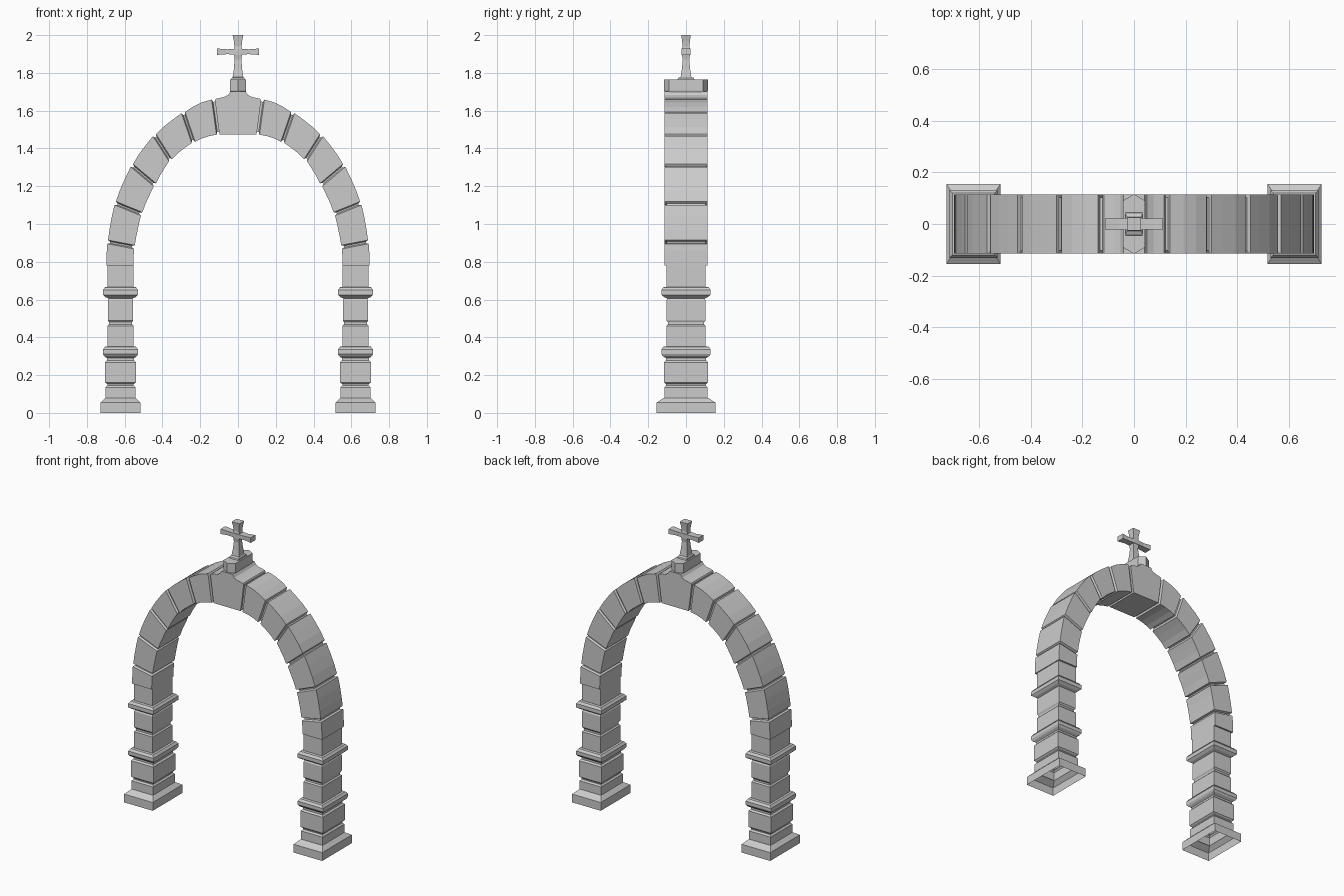
import bpy, bmesh
from mathutils import Vector

if "Cube" in bpy.data.objects:
    bpy.data.objects.remove(bpy.data.objects["Cube"])


def loft(name, rings, cap_start=True, cap_end=True, mirror=False):
    """Skin a list of equal-length point rings into one object."""
    bm = bmesh.new()
    loops = [[bm.verts.new(p) for p in ring] for ring in rings]
    n = len(rings[0])
    for a, b in zip(loops, loops[1:]):
        for i in range(n):
            j = (i + 1) % n
            bm.faces.new((a[i], a[j], b[j], b[i]))
    if cap_start:
        bm.faces.new(loops[0][::-1])
    if cap_end:
        bm.faces.new(loops[-1])
    bmesh.ops.recalc_face_normals(bm, faces=bm.faces)
    mesh = bpy.data.meshes.new(name)
    bm.to_mesh(mesh)
    bm.free()
    obj = bpy.data.objects.new(name, mesh)
    bpy.context.collection.objects.link(obj)
    if mirror:
        # mirror about the world centre plane
        obj.modifiers.new("mirror", 'MIRROR').use_clip = False
    return obj


def rect_z(z, hx, hy, cx=0.0):
    return [(cx - hx, -hy, z), (cx + hx, -hy, z), (cx + hx, hy, z), (cx - hx, hy, z)]


def rect_x(x, hy, hz, cz):
    return [(x, -hy, cz - hz), (x, hy, cz - hz), (x, hy, cz + hz), (x, -hy, cz + hz)]


# Pillars: stacked square mouldings (z, half x, half y), open underneath
pillar = [
    (0.00, .105, .155), (.055, .105, .155), (.078, .082, .120),
    (.08, .079, .114), (.135, .079, .114), (.145, .070, .105), (.152, .070, .105),
    (.162, .082, .116), (.268, .082, .116), (.278, .072, .106), (.290, .072, .106),
    (.300, .086, .122), (.312, .093, .131), (.335, .093, .131), (.350, .082, .120),
    (.352, .069, .104), (.460, .069, .104), (.468, .061, .096), (.480, .061, .096),
    (.490, .067, .104), (.595, .067, .104), (.605, .062, .098), (.612, .078, .114),
    (.625, .093, .131), (.650, .093, .131), (.665, .082, .120),
    (.667, .069, .104), (.782, .069, .104),
]
loft("pillars", [rect_z(z, hx, hy, .622) for z, hx, hy in pillar],
     cap_start=False, mirror=True)

# Arch stones: joint lines as (outer x, outer z, inner x, inner z)
joints = [
    (.697, .780, .553, .780), (.690, .905, .548, .878), (.650, 1.110, .510, 1.053),
    (.562, 1.310, .440, 1.207), (.442, 1.470, .357, 1.337),
    (.290, 1.590, .236, 1.432), (.130, 1.660, .104, 1.474),
]
HY = .115


def arch_ring(o, i, shift=0.0, inset=0.0):
    across = (o - i).normalized()
    along = Vector((-across.y, across.x))
    o = o - across * inset + along * shift
    i = i + across * inset + along * shift
    h = HY - inset
    return [(o.x, -h, o.y), (o.x, h, o.y), (i.x, h, i.y), (i.x, -h, i.y)]


def between(pts, k, t):
    """Catmull-Rom point between pts[k] and pts[k+1]."""
    a = pts[k - 1] if k else 2 * pts[0] - pts[1]
    b, c = pts[k], pts[k + 1]
    d = pts[k + 2] if k + 2 < len(pts) else Vector((-c.x, c.y))
    return 0.5 * (2 * b + (c - a) * t + (2 * a - 5 * b + 4 * c - d) * t * t
                  + (3 * b - a - 3 * c + d) * t ** 3)


outer = [Vector(j[:2]) for j in joints]
inner = [Vector(j[2:]) for j in joints]
rings = [arch_ring(outer[0], inner[0])]
last = len(joints) - 1
for k in range(last):
    for t in (1 / 3, 2 / 3):
        rings.append(arch_ring(between(outer, k, t), between(inner, k, t)))
    o, i = outer[k + 1], inner[k + 1]
    rings += [arch_ring(o, i, -.010), arch_ring(o, i, -.004, .013)]
    if k + 1 < last:
        rings += [arch_ring(o, i, .004, .013), arch_ring(o, i, .010)]
    else:
        rings.append(arch_ring(o, i, .025, .013))
loft("arch_stones", rings, mirror=True)

# Keystone: front profile with a concave rise to the saddle
half = [(.098, 1.475), (.107, 1.535), (.122, 1.655), (.117, 1.663),
        (.075, 1.672), (.052, 1.683), (.040, 1.702)]
profile = half + [(-x, z) for x, z in reversed(half)]
loft("keystone", [[(x, y, z) for x, z in profile] for y in (-HY, HY)])


# Saddle block with pointed ends
def saddle(z, hx, hy, tip):
    return [(-hx, -hy, z), (0, -tip, z), (hx, -hy, z),
            (hx, hy, z), (0, tip, z), (-hx, hy, z)]


loft("saddle_block", [saddle(1.680, .036, .080, .104), saddle(1.706, .043, .090, .116),
                      saddle(1.765, .043, .090, .116)])

# Cross: flared shaft and flared arms
shaft = [(1.76, .034, .046), (1.773, .033, .042), (1.779, .028, .028),
         (1.82, .022, .022), (1.87, .018, .017), (1.895, .021, .021), (1.925, .021, .021),
         (1.94, .019, .018), (1.97, .022, .021), (2.0, .028, .025)]
loft("cross_shaft", [rect_z(*s) for s in shaft])
arms = [(-.110, .024, .017), (-.06, .021, .013), (-.018, .024, .014),
        (.018, .024, .014), (.06, .021, .013), (.110, .024, .017)]
loft("cross_arms", [rect_x(x, hy, hz, 1.912) for x, hy, hz in arms])
